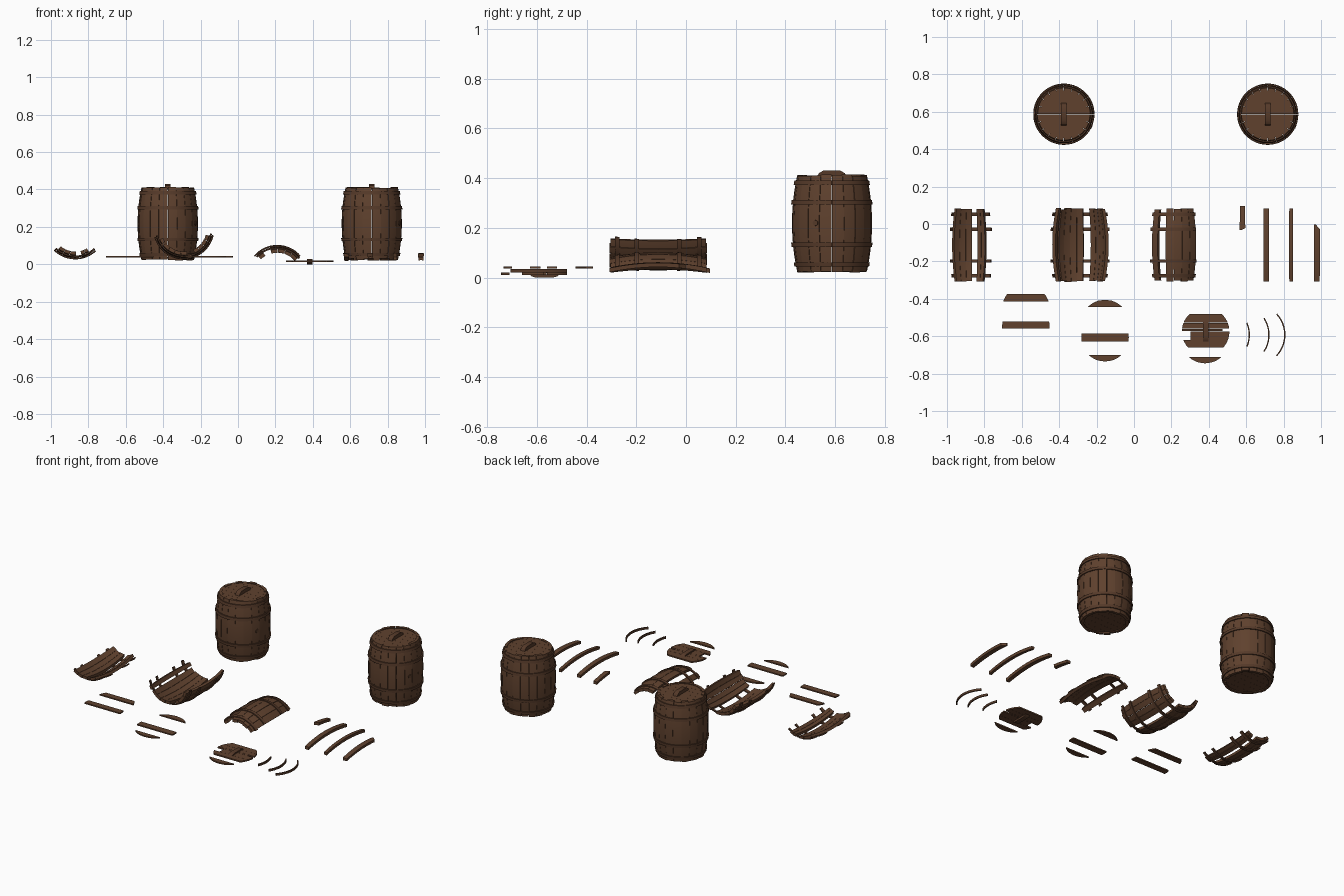
import bpy, bmesh, math, random
from mathutils import Matrix

if "Cube" in bpy.data.objects:
    bpy.data.objects.remove(bpy.data.objects["Cube"])
random.seed(4)

HALF = 0.195          # half height of a barrel
HOOPS = (-0.165, -0.085, 0.085, 0.165)


def material(name, color):
    m = bpy.data.materials.new(name)
    m.diffuse_color = color
    m.use_nodes = True
    m.node_tree.nodes["Principled BSDF"].inputs["Base Color"].default_value = m.diffuse_color
    return m


WOOD = material("weathered_wood", (0.115, 0.053, 0.027, 1))
BAND = material("dark_hoop_wood", (0.092, 0.042, 0.022, 1))


def finish(name, bm, mat, matrix=Matrix()):
    bmesh.ops.recalc_face_normals(bm, faces=bm.faces)
    mesh = bpy.data.meshes.new(name)
    bm.to_mesh(mesh)
    bm.free()
    mesh.materials.append(mat)
    ob = bpy.data.objects.new(name, mesh)
    ob.matrix_world = matrix
    bpy.context.collection.objects.link(ob)
    bpy.ops.object.select_all(action='DESELECT')
    ob.select_set(True)
    bpy.context.view_layer.objects.active = ob
    bpy.ops.object.shade_smooth_by_angle(angle=math.radians(30))
    return ob


def radius(z):
    return 0.161 - 0.021 * (z / HALF) ** 2


def shell(bm, a0, a1, z0, z1, out, inn, nz, na, tip=0):
    """Closed curved slab around z; out/inn give radius from z; tip splinters one end."""
    a0, a1 = math.radians(a0), math.radians(a1)
    grid = []
    for i in range(nz + 1):
        t = i / nz
        z = z0 + (z1 - z0) * t
        end = a1
        if (tip > 0 and i == nz) or (tip < 0 and i == 0):
            end = a0 + (a1 - a0) * 0.25
        row = []
        for k in range(na + 1):
            a = a0 + (end - a0) * k / na
            row.append([bm.verts.new((r(z) * math.cos(a), r(z) * math.sin(a), z)) for r in (out, inn)])
        grid.append(row)
    for i in range(nz):
        for k in range(na):
            for s in (0, 1):
                bm.faces.new([grid[i][k][s], grid[i + 1][k][s], grid[i + 1][k + 1][s], grid[i][k + 1][s]])
        for k in (0, na):
            bm.faces.new([grid[i][k][0], grid[i + 1][k][0], grid[i + 1][k][1], grid[i][k][1]])
    for k in range(na):
        for i in (0, nz):
            bm.faces.new([grid[i][k][0], grid[i][k + 1][0], grid[i][k + 1][1], grid[i][k][1]])


def stave(bm, a0, a1, z0=-HALF, z1=HALF, tip=0):
    d = random.uniform(-0.0012, 0.0012)
    shell(bm, a0, a1, z0, z1, lambda z: radius(z) + d, lambda z: radius(z) - 0.018, 12, 2, tip)


def staves(bm, a0, a1, count):
    step = (a1 - a0) / count
    for i in range(count):
        stave(bm, a0 + i * step + 0.3, a0 + (i + 1) * step - 0.3,
              -HALF + random.uniform(-0.002, 0.005), HALF + random.uniform(-0.005, 0.002))


def hoop(bm, a0, a1, zc, h=0.009):
    n = max(4, int((a1 - a0) / 7))
    shell(bm, a0, a1, zc - h, zc + h, lambda z: radius(z) + 0.006, lambda z: radius(z) - 0.001, 1, n)


def slice_plank(bm, cx, cy, d0, d1, z0, z1, r=0.127, left=-1, right=1):
    """Board cut from a round lid between the chords d0 and d1."""
    n = 8
    ys = [d0 + (d1 - d0) * i / n for i in range(n + 1)]
    ws = [math.sqrt(max(r * r - y * y, 1e-6)) for y in ys]
    pts = [(min(w, right), y) for w, y in zip(ws, ys)] + [(max(-w, left), y) for w, y in list(zip(ws, ys))[::-1]]
    low, top = [[bm.verts.new((cx + x, cy + y, z)) for x, y in pts] for z in (z0, z1)]
    bm.faces.new(low)
    bm.faces.new(top)
    for i in range(len(pts)):
        j = (i + 1) % len(pts)
        bm.faces.new([low[i], low[j], top[j], top[i]])


def handle(name, x, y, z, h):
    """Raised wooden grip with sloped ends, running along y."""
    prof = [(-0.06, 0), (-0.052, 0.6), (-0.035, 1), (0.035, 1), (0.052, 0.6), (0.06, 0)]
    bm = bmesh.new()
    a, b = [[bm.verts.new((x + s, y + p, z + q * h)) for p, q in prof] for s in (-0.015, 0.015)]
    bm.faces.new(a)
    bm.faces.new(b)
    for i in range(6):
        j = (i + 1) % 6
        bm.faces.new([a[i], a[j], b[j], b[i]])
    finish(name, bm, BAND)


# whole barrels
for tag, cx in (("left", -0.375), ("right", 0.715)):
    place = Matrix.Translation((cx, 0.587, 0.2175))
    bm = bmesh.new()
    staves(bm, 0, 360, 20)
    finish(tag + "_barrel_staves", bm, WOOD, place)
    bm = bmesh.new()
    for zc in HOOPS:
        hoop(bm, 0, 359.9, zc)
    finish(tag + "_barrel_hoops", bm, BAND, place)
    bm = bmesh.new()
    for z in (-0.186, 0.182):
        for i in range(6):
            d = -0.127 + i * 0.254 / 6
            slice_plank(bm, 0, 0, d, d + 0.0418, z, z + 0.008)
    finish(tag + "_barrel_lids", bm, WOOD, place)
    handle(tag + "_barrel_handle", cx, 0.587, 0.406, 0.024)
    # bung in the side
    bm = bmesh.new()
    turn = Matrix.Rotation(math.radians(-24), 4, 'Z') @ Matrix.Translation((0.158, 0, 0.002))
    bmesh.ops.create_cone(bm, cap_ends=True, segments=12, radius1=0.013, radius2=0.011, depth=0.014,
                          matrix=turn @ Matrix.Rotation(math.radians(90), 4, 'Y'))
    finish(tag + "_barrel_bung", bm, BAND, place)


def lying(x, z):
    return Matrix.Translation((x, -0.1125, z)) @ Matrix.Rotation(math.radians(-90), 4, 'X')


# broken barrel walls: centre, axis height, stave groups, hoop range
walls = (("left_wall", -0.87, 0.19, ((59, 77, 2), (88, 130, 3)), (46, 138)),
         ("middle_wall", -0.29, 0.19, ((15, 66, 4), (82, 141, 4), (145, 156, 1)), (10, 166)),
         ("right_wall", 0.21, -0.06, ((-135, -121, 1), (-105, -40, 4)), (-140, -38)))
for name, x, z, groups, (h0, h1) in walls:
    bm = bmesh.new()
    for g in groups:
        staves(bm, *g)
    finish(name + "_staves", bm, WOOD, lying(x, z))
    bm = bmesh.new()
    for zc in HOOPS:
        hoop(bm, h0 + random.uniform(0, 4), h1 - random.uniform(0, 4), zc)
    finish(name + "_hoops", bm, BAND, lying(x, z))

# loose staves, two of them snapped
for i, (x, w, z0, z1, tip) in enumerate(((0.58, 5.5, 0.08, 0.21, -1), (0.707, 5.5, -HALF, HALF, 0),
                                         (0.84, 4, -HALF, HALF, 0), (0.978, 6, -HALF, 0.11, 1))):
    bm = bmesh.new()
    stave(bm, -90 - w, -90 + w, z0, z1, tip)
    finish("loose_stave_%d" % i, bm, WOOD, lying(x, -0.1))

# loose lid boards
for i, (x, y, d0, d1) in enumerate(((-0.578, -0.453, 0.038, 0.078), (-0.578, -0.55, -0.01, 0.03),
                                    (-0.155, -0.532, 0.087, 0.127), (-0.155, -0.607, -0.022, 0.022),
                                    (-0.155, -0.608, -0.127, -0.092))):
    bm = bmesh.new()
    slice_plank(bm, x, y, d0, d1, 0.036, 0.044)
    finish("lid_board_%d" % i, bm, WOOD)

# broken lid with grip above and batten below
bm = bmesh.new()
for d0, d1, left, right in ((0.048, 0.095, -1, 1), (0.015, 0.047, -1, 1), (0.002, 0.014, -1, 0.09),
                            (-0.045, 0.001, -0.08, 1), (-0.085, -0.046, -1, 1)):
    slice_plank(bm, 0.383, -0.575, d0, d1, 0.011, 0.02, left=left, right=right)
slice_plank(bm, 0.38, -0.618, -0.127, -0.092, 0.011, 0.02)
finish("broken_lid", bm, WOOD)
handle("broken_lid_handle", 0.383, -0.57, 0.019, 0.01)
handle("broken_lid_batten", 0.383, -0.57, 0.012, -0.012)

# snapped hoop arcs
for i, (x, a) in enumerate(((0.62, 23), (0.725, 33), (0.81, 43))):
    bm = bmesh.new()
    hoop(bm, -a, a, 0, 0.007)
    finish("hoop_arc_%d" % i, bm, BAND, Matrix.Translation((x - 0.167, -0.5925, 0.027)))
